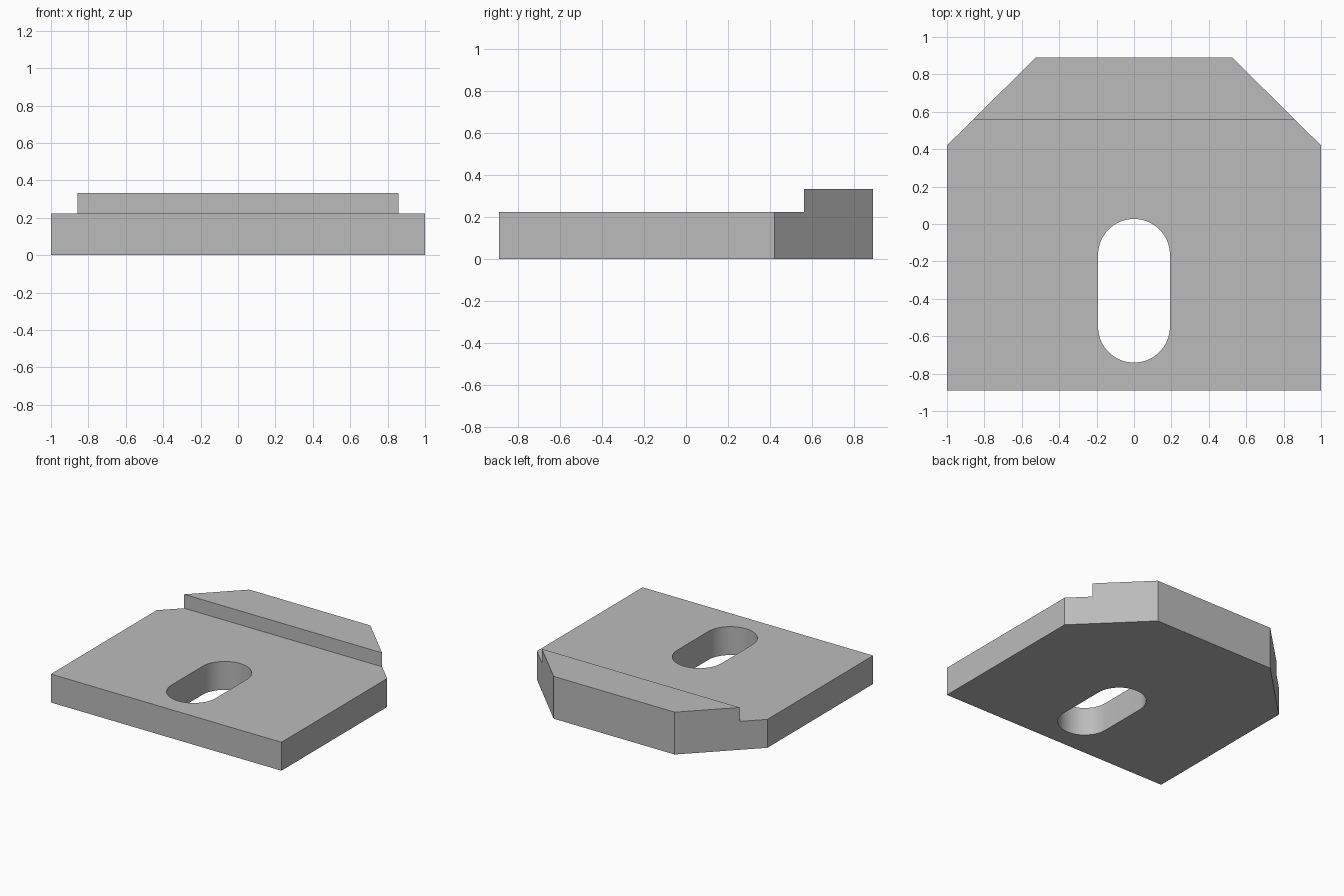
import bpy
import bmesh
from math import cos, sin, pi

if "Cube" in bpy.data.objects:
    bpy.data.objects.remove(bpy.data.objects["Cube"], do_unlink=True)

GREY = (0.5, 0.5, 0.5, 1.0)
metal = bpy.data.materials.new("plain_grey")
metal.use_nodes = True
metal.diffuse_color = GREY
metal.node_tree.nodes["Principled BSDF"].inputs["Base Color"].default_value = GREY


def prism(name, points, direction):
    """Extrude a closed outline along a direction into a solid object."""
    bm = bmesh.new()
    face = bm.faces.new([bm.verts.new(p) for p in points])
    grown = bmesh.ops.extrude_face_region(bm, geom=[face])
    verts = [v for v in grown["geom"] if isinstance(v, bmesh.types.BMVert)]
    bmesh.ops.translate(bm, verts=verts, vec=direction)
    bmesh.ops.recalc_face_normals(bm, faces=bm.faces)
    mesh = bpy.data.meshes.new(name)
    bm.to_mesh(mesh)
    bm.free()
    mesh.materials.append(metal)
    obj = bpy.data.objects.new(name, mesh)
    bpy.context.collection.objects.link(obj)
    return obj


# Stepped plate: side profile swept across the width
DEPTH, STEP, LOW, HIGH = 0.89, 0.56, 0.223, 0.332
profile = [(-DEPTH, 0), (DEPTH, 0), (DEPTH, HIGH), (STEP, HIGH), (STEP, LOW), (-DEPTH, LOW)]
plate = prism("stepped_plate", [(-1, y, z) for y, z in profile], (2, 0, 0))

# Chamfered back corners
bm = bmesh.new()
bm.from_mesh(plate.data)
for side in (-1, 1):
    cut = bmesh.ops.bisect_plane(
        bm, geom=bm.verts[:] + bm.edges[:] + bm.faces[:],
        plane_co=(side, 0.42, 0), plane_no=(side * 0.47, 0.475, 0), clear_outer=True)
    rim = [e for e in cut["geom_cut"] if isinstance(e, bmesh.types.BMEdge)]
    bmesh.ops.contextual_create(bm, geom=rim)
bmesh.ops.recalc_face_normals(bm, faces=bm.faces)
bm.to_mesh(plate.data)
bm.free()

# Round-ended slot through the plate
RADIUS, FRONT, BACK, STEPS = 0.192, -0.549, -0.165, 32
outline = []
for centre, start in ((BACK, 0), (FRONT, pi)):
    for i in range(STEPS + 1):
        a = start + pi * i / STEPS
        outline.append((RADIUS * cos(a), centre + RADIUS * sin(a), -0.1))
cutter = prism("slot_cutter", outline, (0, 0, 0.6))
cutter.hide_render = True

slot = plate.modifiers.new("slot", "BOOLEAN")
slot.operation = "DIFFERENCE"
slot.solver = "EXACT"
slot.object = cutter
bpy.context.view_layer.objects.active = plate
plate.select_set(True)
bpy.ops.object.modifier_apply(modifier=slot.name)
bpy.data.objects.remove(cutter, do_unlink=True)

# Smooth slot walls, crisp edges elsewhere
bpy.ops.object.shade_smooth_by_angle(angle=pi / 6)
